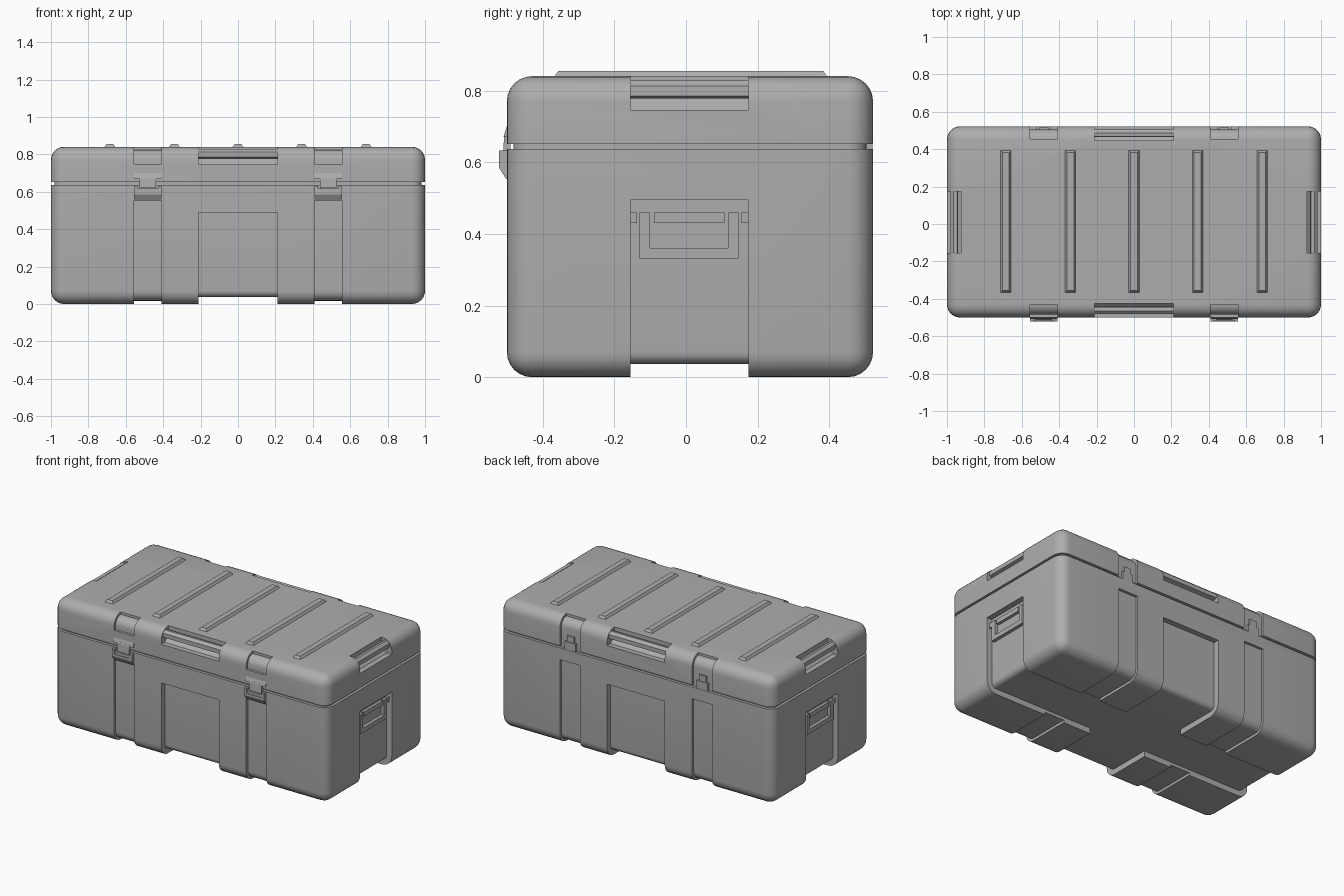
import bpy, bmesh
from mathutils import Vector

if "Cube" in bpy.data.objects:
    bpy.data.objects.remove(bpy.data.objects["Cube"])

grey = bpy.data.materials.new("case grey")
grey.diffuse_color = (0.42, 0.42, 0.42, 1)
grey.use_nodes = True
grey.node_tree.nodes["Principled BSDF"].inputs["Base Color"].default_value = grey.diffuse_color

YF, YB = -0.50, 0.522          # front and back wall
R = 0.07                       # corner radius


def to_object(name, bm):
    bmesh.ops.recalc_face_normals(bm, faces=bm.faces)
    me = bpy.data.meshes.new(name)
    bm.to_mesh(me)
    bm.free()
    me.materials.append(grey)
    ob = bpy.data.objects.new(name, me)
    bpy.context.collection.objects.link(ob)
    return ob


def cube_bm(x0, x1, y0, y1, z0, z1):
    bm = bmesh.new()
    bmesh.ops.create_cube(bm, size=1)
    for v in bm.verts:
        v.co = Vector(((x0, x1)[v.co.x > 0], (y0, y1)[v.co.y > 0], (z0, z1)[v.co.z > 0]))
    return bm


def box(name, x0, x1, y0, y1, z0, z1, bevel=0):
    bm = cube_bm(x0, x1, y0, y1, z0, z1)
    if bevel:
        bmesh.ops.bevel(bm, geom=bm.edges[:], offset=bevel, segments=1, affect='EDGES')
    return to_object(name, bm)


def shell(name, inset, z0, z1, sharp_z):
    """Case-shaped rounded box; edges lying at height sharp_z stay sharp."""
    bm = cube_bm(-1 + inset, 1 - inset, YF + inset, YB - inset, z0, z1)
    edges = [e for e in bm.edges if not all(abs(v.co.z - sharp_z) < 1e-4 for v in e.verts)]
    bmesh.ops.bevel(bm, geom=edges, offset=R - inset, segments=6, profile=0.5, affect='EDGES')
    return to_object(name, bm)


def prism(name, pts, to3d, a, b):
    """Extrude a 2D profile from a to b; to3d maps (u, v, w) to x, y, z."""
    bm = bmesh.new()
    lo = [bm.verts.new(to3d(u, v, a)) for u, v in pts]
    hi = [bm.verts.new(to3d(u, v, b)) for u, v in pts]
    bm.faces.new(lo)
    bm.faces.new(hi)
    for i in range(len(pts)):
        j = (i + 1) % len(pts)
        bm.faces.new((lo[i], lo[j], hi[j], hi[i]))
    return to_object(name, bm)


def boolean(ob, other, op='DIFFERENCE', keep=False):
    m = ob.modifiers.new("cut", 'BOOLEAN')
    m.operation, m.solver, m.object = op, 'EXACT', other
    bpy.context.view_layer.objects.active = ob
    bpy.ops.object.modifier_apply(modifier=m.name)
    if not keep:
        bpy.data.objects.remove(other, do_unlink=True)


def drop(ob):
    bpy.data.objects.remove(ob, do_unlink=True)


LATCH = [(-0.555, -0.41), (0.41, 0.555)]

# Lower case with recessed channels that wrap under the bottom
base = shell("base", 0, 0, 0.637, 0.637)
channels = box("channels", -0.21, 0.21, -1, 1, -0.5, 0.49)
boolean(channels, box("side_channel", -1.5, 1.5, -0.155, 0.175, -0.5, 0.495), 'UNION')
boolean(channels, shell("core", 0.037, 0.037, 0.75, 0.75))
boolean(base, channels)
thin_core = shell("thin_core", 0.017, 0.017, 0.75, 0.75)
for x0, x1 in LATCH:
    strip = box("strip", x0, x1, -1, 1, -0.5, 0.56)
    boolean(strip, thin_core, keep=True)
    boolean(base, strip)
drop(thin_core)

# Lid with latch recesses front and back
lid = shell("lid", 0, 0.651, 0.84, 0.651)
lid_core = shell("lid_core", 0.016, 0.5, 0.824, 0.5)
for x0, x1 in LATCH:
    for y0, y1, z0 in ((-1, -0.43, 0.745), (0.455, 1, 0.6)):
        pocket = box("pocket", x0, x1, y0, y1, z0, 1)
        boolean(pocket, lid_core, keep=True)
        boolean(lid, pocket)
drop(lid_core)

# Edge notches in the lid, each with a faceted grip bar (u = distance inward)
NOTCH = [(-0.05, 0.745), (0.035, 0.745), (0.075, 0.785), (0.075, 0.9), (-0.05, 0.9)]
BAR = [(0.018, 0.785), (0.045, 0.778), (0.058, 0.80), (0.055, 0.825), (0.035, 0.828), (0.018, 0.812)]
sides = {
    "front": (lambda u, v, w: (w, YF + u, v), -0.21, 0.21),
    "back": (lambda u, v, w: (w, YB - u, v), -0.21, 0.21),
    "right": (lambda u, v, w: (1 - u, w, v), -0.155, 0.175),
    "left": (lambda u, v, w: (u - 1, w, v), -0.155, 0.175),
}
for side, (f, a, b) in sides.items():
    boolean(lid, prism("notch", NOTCH, f, a, b))
    prism("lid_grip_" + side, BAR, f, a - 0.003, b + 0.003)

# Gasket showing in the seam
gasket = shell("gasket", 0.018, 0.5, 0.75, 0.75)
boolean(gasket, box("slab", -2, 2, -2, 2, 0.63, 0.66), 'INTERSECT')

for ob in (base, lid, gasket):
    bpy.ops.object.select_all(action='DESELECT')
    ob.select_set(True)
    bpy.context.view_layer.objects.active = ob
    bpy.ops.object.shade_smooth_by_angle()

# Tapered ribs on the lid
for i, x in enumerate((-0.685, -0.34, 0, 0.34, 0.685)):
    bm = cube_bm(x - 0.032, x + 0.032, -0.37, 0.397, 0.835, 0.855)
    for v in bm.verts:
        if v.co.z > 0.85:
            v.co.x += 0.014 if v.co.x < x else -0.014
            v.co.y += 0.014 if v.co.y < 0 else -0.014
    to_object(f"lid_rib_{i + 1}", bm)

# Front latches and rear hinges
across = lambda u, v, w: (w, u, v)
for tag, (x0, x1) in zip(("left", "right"), LATCH):
    c = (x0 + x1) / 2
    prism("latch_catch_" + tag, [(-0.49, 0.71), (-0.497, 0.71), (-0.509, 0.672), (-0.49, 0.672)], across, x0, x1)
    prism("latch_tongue_" + tag, [(-0.49, 0.68), (-0.507, 0.68), (-0.511, 0.62), (-0.49, 0.62)], across, c - 0.045, c + 0.045)
    prism("latch_lever_" + tag, [(-0.48, 0.60), (-0.522, 0.60), (-0.522, 0.585), (-0.502, 0.553), (-0.48, 0.553)], across, x0, x1)
    prism("latch_pad_" + tag, [(-0.49, 0.618), (-0.518, 0.618), (-0.518, 0.59), (-0.49, 0.59)], across, c - 0.055, c + 0.055)
    for e0, e1 in ((x0, x0 + 0.018), (x1 - 0.018, x1)):
        prism("latch_ear_" + tag, [(-0.49, 0.632), (-0.522, 0.632), (-0.522, 0.595), (-0.49, 0.595)], across, e0, e1)
    box("hinge_leaf_" + tag, c - 0.04, c + 0.04, 0.495, 0.52, 0.637, 0.69)
    box("hinge_knuckle_" + tag, c - 0.025, c + 0.025, 0.495, 0.516, 0.685, 0.73)

# Folding carry handles in the end recesses
for tag, s in (("right", 1), ("left", -1)):
    def part(name, y0, y1, z0, z1, out=0.982):
        xa, xb = sorted((s * 0.95, s * out))
        box(f"{name}_{tag}", xa, xb, y0, y1, z0, z1)
    U = [(-0.13, 0.46), (-0.13, 0.33), (0.147, 0.33), (0.147, 0.46),
         (0.118, 0.46), (0.118, 0.36), (-0.101, 0.36), (-0.101, 0.46)]
    prism("handle_loop_" + tag, U, lambda u, v, w: (w, u, v), s * 0.95, s * 0.985)
    part("handle_hinge_bar", -0.09, 0.108, 0.43, 0.46)
    part("handle_lug_front", -0.155, -0.137, 0.43, 0.46)
    part("handle_lug_back", 0.154, 0.175, 0.43, 0.46)
